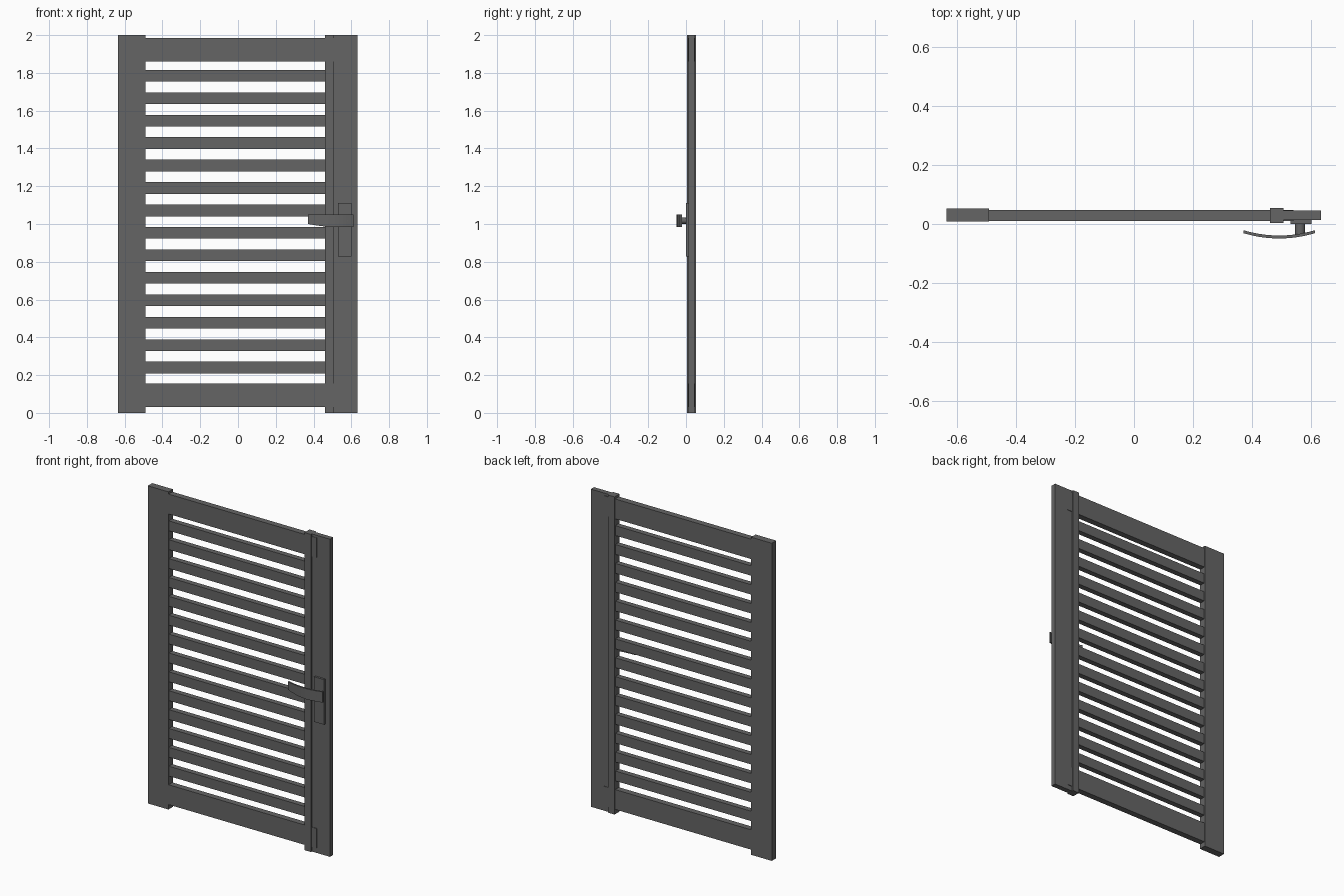
import bpy, bmesh
from mathutils import Vector

cube = bpy.data.objects.get("Cube")
if cube:
    bpy.data.objects.remove(cube, do_unlink=True)

grey = bpy.data.materials.new("dark grey paint")
grey.use_nodes = True
colour = (0.13, 0.13, 0.13, 1)
grey.diffuse_color = colour
grey.node_tree.nodes["Principled BSDF"].inputs["Base Color"].default_value = colour


def add_object(name, bm):
    bmesh.ops.recalc_face_normals(bm, faces=bm.faces[:])
    mesh = bpy.data.meshes.new(name)
    bm.to_mesh(mesh)
    bm.free()
    mesh.materials.append(grey)
    obj = bpy.data.objects.new(name, mesh)
    bpy.context.collection.objects.link(obj)
    return obj


def box(name, x, y, z):
    """Box from (min, max) pairs on each axis."""
    bm = bmesh.new()
    bmesh.ops.create_cube(bm, size=1)
    for v in bm.verts:
        v.co = Vector([lo + (c + 0.5) * (hi - lo) for c, (lo, hi) in zip(v.co, (x, y, z))])
    return add_object(name, bm)


# Upright frame members
box("hinge_stile", (-0.634, -0.49), (0.008, 0.052), (0, 2))
box("inner_lock_stile", (0.46, 0.505), (0.004, 0.054), (0, 2))
box("outer_lock_stile", (0.50, 0.632), (0.013, 0.045), (0, 2))

# Horizontal rails, tucked into the stiles
for name, z in (("bottom_rail", (0.03, 0.155)), ("top_rail", (1.86, 1.985))):
    box(name, (-0.52, 0.54), (0.010, 0.048), z)

# Slats
SLATS = 14
for i in range(SLATS):
    mid = 0.24 + i * (1.785 - 0.24) / (SLATS - 1)
    box(f"slat_{i + 1}", (-0.495, 0.465), (0.012, 0.046), (mid - 0.031, mid + 0.031))

# Handle back plate
box("handle_plate", (0.53, 0.60), (0.0, 0.014), (0.828, 1.112))

# Round spindle between plate and lever
bpy.ops.mesh.primitive_cylinder_add(vertices=24, radius=0.017, depth=0.042,
                                    location=(0.562, -0.019, 1.018),
                                    rotation=(1.5708, 0, 0))
spindle = bpy.context.object
spindle.name = "handle_spindle"
spindle.data.materials.append(grey)
bpy.ops.object.shade_smooth_by_angle()

# Bowed lever, with the lower edge narrowing towards the free end
bm = bmesh.new()
STEPS = 14
rings = []
for i in range(STEPS + 1):
    t = i / STEPS
    x = 0.37 + 0.242 * t
    y = -0.031 - 0.018 * (1 - (2 * t - 1) ** 2)
    low = 0.983 + 0.017 * max(0, 1 - t / 0.6) ** 1.5
    rings.append([bm.verts.new((x, y + dy, z))
                  for dy, z in ((0, low), (0.01, low), (0.01, 1.05), (0, 1.05))])
for a, b in zip(rings, rings[1:]):
    for k in range(4):
        n = (k + 1) % 4
        bm.faces.new((a[k], a[n], b[n], b[k]))
bm.faces.new(rings[0])
bm.faces.new(rings[-1])
lever = add_object("handle_lever", bm)
bpy.context.view_layer.objects.active = lever
bpy.ops.object.select_all(action="DESELECT")
lever.select_set(True)
bpy.ops.object.shade_smooth_by_angle()
